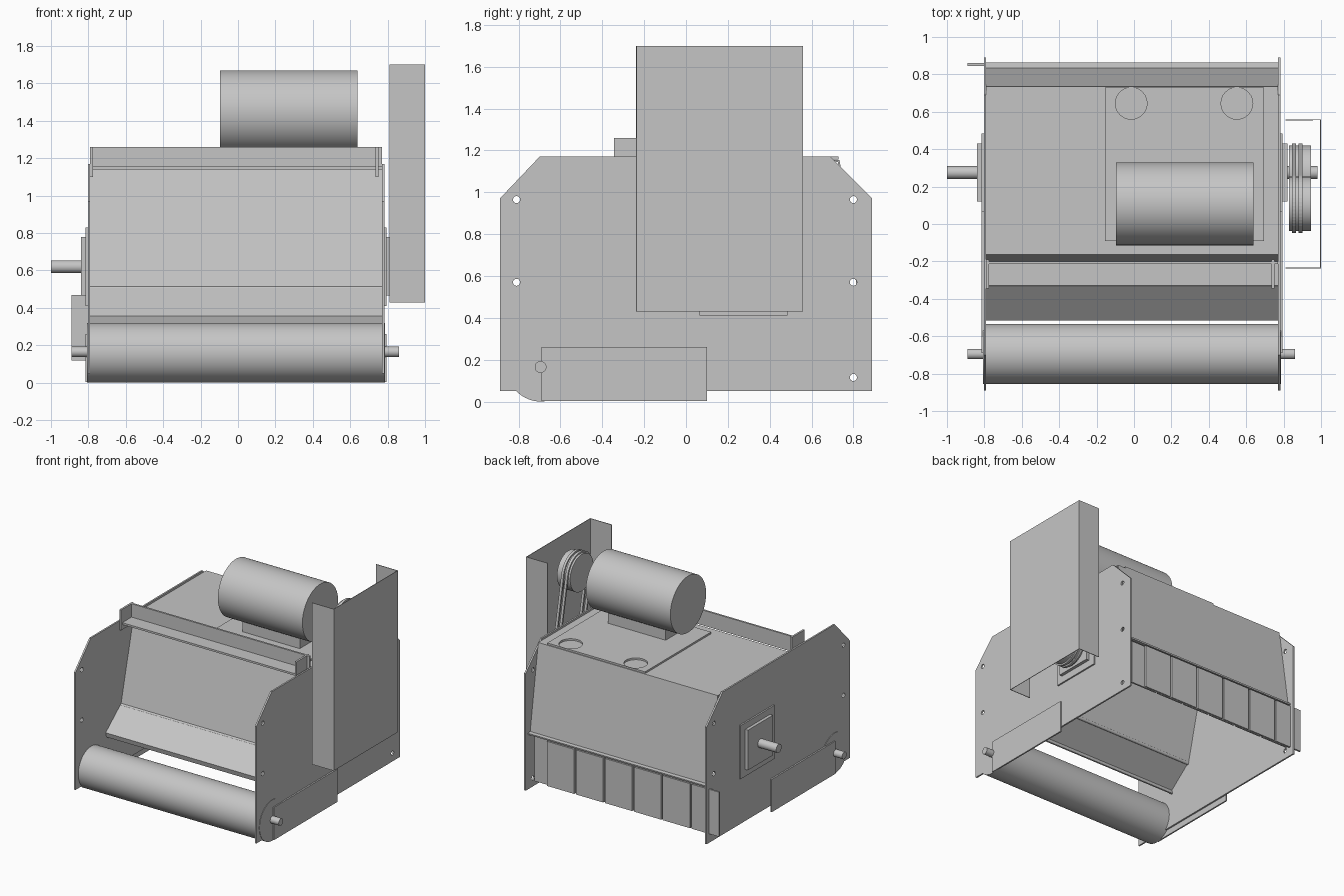
import bpy, bmesh, math
from mathutils import Matrix

cube = bpy.data.objects.get("Cube")
if cube:
    bpy.data.objects.remove(cube, do_unlink=True)

grey = bpy.data.materials.new("machine_grey")
grey.use_nodes = True
grey.diffuse_color = (0.56, 0.56, 0.56, 1)
grey.node_tree.nodes["Principled BSDF"].inputs["Base Color"].default_value = grey.diffuse_color

MID = -0.01            # middle of the housing across x
INNER, OUTER = 0.78, 0.793   # side plate faces, measured from MID
SIDE = Matrix(((0, 0, 1, 0), (1, 0, 0, 0), (0, 1, 0, 0), (0, 0, 0, 1)))


def add(name, mesh):
    obj = bpy.data.objects.new(name, mesh)
    bpy.context.scene.collection.objects.link(obj)
    mesh.materials.clear()
    mesh.materials.append(grey)
    return obj


def box(name, x, y, z):
    bm = bmesh.new()
    bmesh.ops.create_cube(bm, size=1)
    for v in bm.verts:
        v.co = [sum(r) / 2 + c * (r[1] - r[0]) for c, r in zip(v.co, (x, y, z))]
    mesh = bpy.data.meshes.new(name)
    bm.to_mesh(mesh)
    bm.free()
    return add(name, mesh)


def rod(name, x, y, z, radius, sides=48):
    """Cylinder along x."""
    bm = bmesh.new()
    bmesh.ops.create_cone(bm, cap_ends=True, segments=sides, radius1=radius,
                          radius2=radius, depth=x[1] - x[0])
    bm.transform(Matrix.Translation((sum(x) / 2, y, z)) @ SIDE)
    mesh = bpy.data.meshes.new(name)
    bm.to_mesh(mesh)
    bm.free()
    obj = add(name, mesh)
    bpy.ops.object.select_all(action='DESELECT')
    obj.select_set(True)
    bpy.context.view_layer.objects.active = obj
    bpy.ops.object.shade_smooth_by_angle(angle=math.radians(35))
    return obj


def arc(u, v, radius, start=0, end=360, steps=24):
    angles = [math.radians(start + (end - start) * i / steps) for i in range(steps)]
    return [(u + radius * math.cos(a), v + radius * math.sin(a)) for a in angles]


def cut_plate(name, loops, lo, hi, frame=SIDE):
    """Flat plate from an outline and hole loops, between lo and hi on its normal."""
    curve = bpy.data.curves.new(name, 'CURVE')
    curve.dimensions = '2D'
    curve.fill_mode = 'BOTH'
    curve.extrude = (hi - lo) / 2
    for loop in loops:
        spline = curve.splines.new('POLY')
        spline.points.add(len(loop) - 1)
        for p, (u, v) in zip(spline.points, loop):
            p.co = (u, v, 0, 1)
        spline.use_cyclic_u = True
    temp = bpy.data.objects.new(name + "_curve", curve)
    bpy.context.scene.collection.objects.link(temp)
    graph = bpy.context.evaluated_depsgraph_get()
    mesh = bpy.data.meshes.new_from_object(temp.evaluated_get(graph))
    bpy.data.objects.remove(temp, do_unlink=True)
    mesh.transform(frame @ Matrix.Translation((0, 0, (lo + hi) / 2)))
    for poly in mesh.polygons:
        poly.use_smooth = False
    return add(name, mesh)


def sheet(name, points, axis, lo, hi, thickness):
    """Bent sheet metal: a path swept along x (path in y,z) or z (path in x,y)."""
    def place(p, t):
        return (t, *p) if axis == 'x' else (*p, t)
    verts = [place(p, t) for p in points for t in (lo, hi)]
    faces = [(2 * i, 2 * i + 1, 2 * i + 3, 2 * i + 2) for i in range(len(points) - 1)]
    mesh = bpy.data.meshes.new(name)
    mesh.from_pydata(verts, [], faces)
    obj = add(name, mesh)
    mod = obj.modifiers.new("thickness", 'SOLIDIFY')
    mod.thickness = thickness
    mod.offset = 0
    return obj


x_in = (MID - INNER, MID + INNER)

# Side plates, skids and shaft bearings on both sides
outline = [(-0.89, 0.05), (0.89, 0.05), (0.89, 0.97), (0.69, 1.17), (-0.70, 1.17), (-0.89, 0.97)]
bolts = [(-0.81, 0.965), (-0.81, 0.57), (0.80, 0.965), (0.80, 0.57), (0.80, 0.115)]
for side, s in (("left", 1), ("right", -1)):
    def span(a, b):
        return sorted((MID + s * a, MID + s * b))
    cut_plate(side + "_side_plate", [outline] + [arc(y, z, 0.017, steps=16) for y, z in bolts],
              *span(INNER, OUTER))
    box(side + "_skid", span(OUTER, 0.805), (-0.69, 0.10), (0.003, 0.26))
    box(side + "_bearing_base", span(OUTER, 0.805), (0.065, 0.485), (0.41, 0.83))
    box(side + "_bearing_block", span(0.805, 0.83), (0.12, 0.43), (0.465, 0.78))
    # End gusset of the front angle bar
    g = MID + (0.745 if s > 0 else -0.78)
    box(side + "_bar_gusset", (g, g + 0.015), (-0.345, -0.19), (1.10, 1.26))
rod("left_rotor_shaft", (0.79, 0.98), 0.275, 0.62, 0.034)
rod("right_rotor_shaft", (-1.0, -0.81), 0.275, 0.62, 0.034)

# Ground roller
rod("roller", (MID - 0.796, MID + 0.796), -0.695, 0.16, 0.16, 64)
rod("roller_shaft", (-0.89, 0.86), -0.695, 0.165, 0.028, 32)

# Housing shell and hinged front flap
sheet("housing_shell", [(-0.32, 0.50), (-0.16, 1.15), (0.73, 1.15), (0.83, 0.49), (0.862, 0.485)],
      'x', *x_in, 0.012)
sheet("front_flap", [(-0.32, 0.51), (-0.51, 0.355), (-0.50, 0.32)], 'x', *x_in, 0.01)
rod("flap_hinge", x_in, -0.322, 0.503, 0.012, 16)

# Angle bar across the front of the deck
box("front_bar_wall", x_in, (-0.215, -0.20), (1.15, 1.26))
box("front_bar_ledge", x_in, (-0.33, -0.20), (1.14, 1.155))

# Two overlapping layers of rear curtain strips
pitch = 0.252
for layer, start, y in (("outer", -0.89, 0.853), ("inner", -0.77, 0.837)):
    for i in range(6):
        x = start + i * pitch
        box(f"{layer}_curtain_strip_{i + 1}", (x, x + pitch - 0.014), (y - 0.007, y + 0.007), (0.12, 0.47))

# Motor with its foot and deck plate
cut_plate("motor_deck_plate",
          [[(-0.155, -0.09), (0.695, -0.09), (0.695, 0.73), (-0.155, 0.73)],
           arc(-0.015, 0.645, 0.085), arc(0.55, 0.645, 0.085)],
          1.156, 1.17, Matrix.Identity(4))
box("motor_foot", (0.03, 0.53), (0.01, 0.21), (1.165, 1.27))
rod("motor", (-0.095, 0.64), 0.108, 1.448, 0.222, 64)

# Belt drive: pulleys and two belts wrapped round them
low, high = (0.275, 0.62), (0.108, 1.448)
lean = math.degrees(math.atan2(high[1] - low[1], high[0] - low[0]))


def wrap(radius):
    return arc(*high, radius, lean - 90, lean + 90) + arc(*low, radius, lean + 90, lean + 270)


for name, centre in (("rotor_pulley", low), ("motor_pulley", high)):
    rod(name, (0.83, 0.945), *centre, 0.145)
for i, x in enumerate((0.845, 0.88)):
    cut_plate(f"drive_belt_{i + 1}", [wrap(0.157), wrap(0.143)], x, x + 0.02)

# Belt guard, open to the inside, top and bottom
sheet("belt_guard", [(0.81, -0.235), (0.997, -0.235), (0.997, 0.557), (0.81, 0.557)],
      'z', 0.43, 1.70, 0.006)
